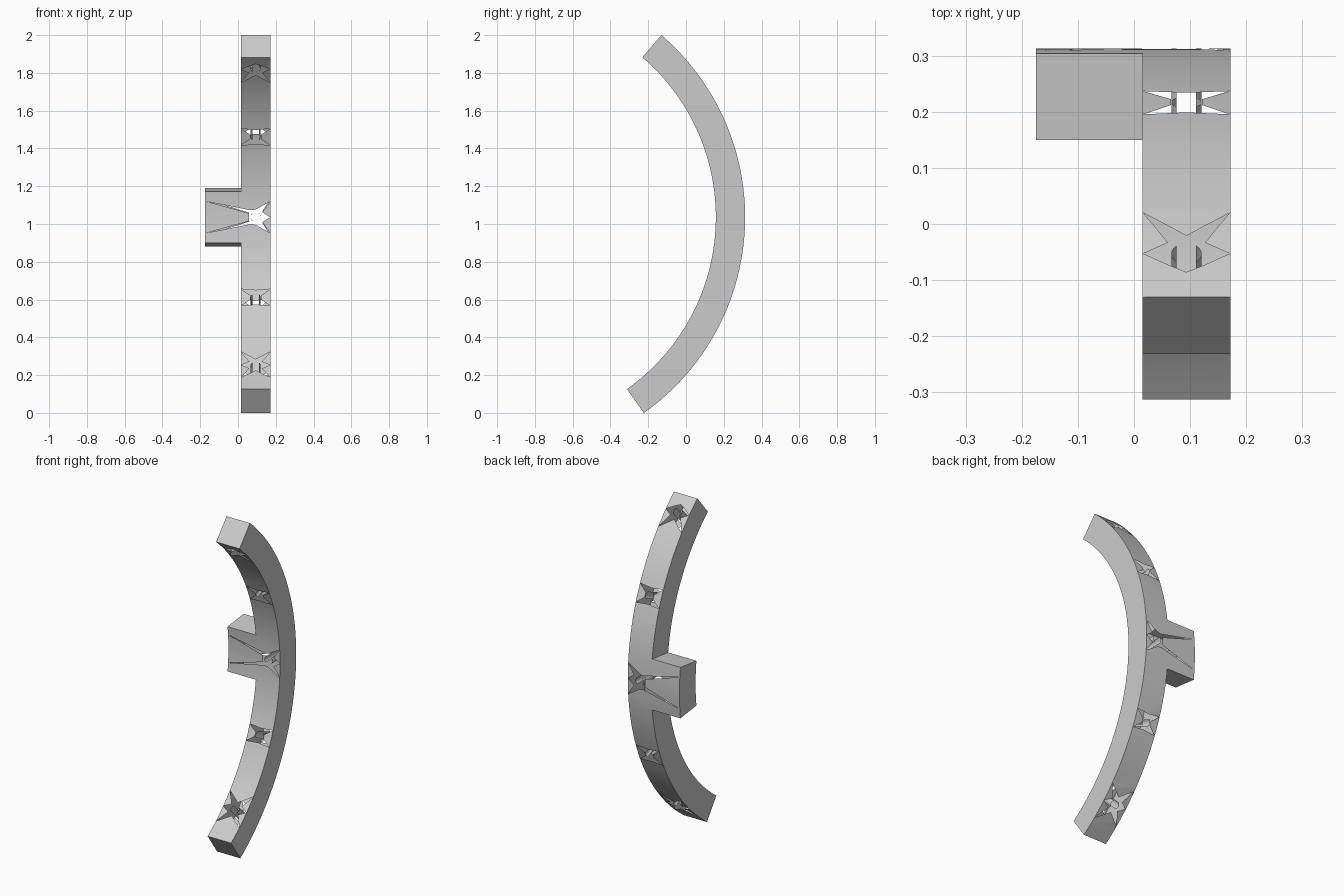
import bpy, bmesh, math
from mathutils import Vector

cube = bpy.data.objects.get("Cube")
if cube:
    bpy.data.objects.remove(cube, do_unlink=True)

# Arc of the bar: centre, outer radius, thickness, end angles
CY, CZ, R, T = -0.957, 1.036, 1.27, 0.155
TOP, BOTTOM, TAB = math.radians(49.4) * R, math.radians(-54.7) * R, math.radians(7) * R
X0, X1, TAB_X = 0.015, 0.172, -0.175
XC = (X0 + X1) / 2
HOLES = [math.radians(a) * R for a in (-44.6, -22.4, 0, 22.4, 44.6)]

gray = bpy.data.materials.new("Plain gray")
gray.use_nodes = True
color = (0.6, 0.6, 0.6, 1)
gray.diffuse_color = color
gray.node_tree.nodes["Principled BSDF"].inputs["Base Color"].default_value = color


def wire(bm, pts, closed=True):
    """Chain of edges through flat points (across, along)."""
    vs = [bm.verts.new((x, s, 0)) for x, s in pts]
    pairs = list(zip(vs, vs[1:])) + ([(vs[-1], vs[0])] if closed else [])
    return [bm.edges.new(p) for p in pairs]


def extrude_inward(bm, edges):
    ret = bmesh.ops.extrude_edge_only(bm, edges=edges)
    new = [g for g in ret["geom"] if isinstance(g, bmesh.types.BMVert)]
    bmesh.ops.translate(bm, verts=new, vec=(0, 0, -T))


def finish(bm, name):
    """Slice the flat part, bend it round the arc and make the object."""
    steps = 52
    for i in range(1, steps):
        s = BOTTOM + (TOP - BOTTOM) * i / steps
        bmesh.ops.bisect_plane(bm, geom=bm.verts[:] + bm.edges[:] + bm.faces[:],
                               dist=1e-6, plane_co=(0, s, 0), plane_no=(0, 1, 0))
    for v in bm.verts:
        x, s, d = v.co
        a = s / R
        v.co = Vector((x, CY + (R + d) * math.cos(a), CZ + (R + d) * math.sin(a)))
    bmesh.ops.remove_doubles(bm, verts=bm.verts[:], dist=1e-5)
    bmesh.ops.recalc_face_normals(bm, faces=bm.faces[:])
    me = bpy.data.meshes.new(name)
    bm.to_mesh(me)
    bm.free()
    me.materials.append(gray)
    ob = bpy.data.objects.new(name, me)
    bpy.context.collection.objects.link(ob)
    bpy.ops.object.select_all(action='DESELECT')
    ob.select_set(True)
    bpy.context.view_layer.objects.active = ob
    bpy.ops.object.shade_smooth_by_angle(angle=math.radians(30))


def opening(s, right, left):
    """Star-shaped opening from its upper right and upper left quarters."""
    def half(pts, side):
        lower = [(x, -y) for x, y in reversed(pts) if y > 0]
        return [(XC + side * x, s + y) for x, y in pts + lower]
    r, l = half(right, 1), half(left, -1)
    return [(XC, s + 0.046)] + r + [(XC, s - 0.046)] + l[::-1]


# Opening quarters: wide star near the ends, bow-tie between, long star at the tab
EDGE = 0.077
star = [(EDGE, 0.108), (0.033, 0.028), (EDGE, 0)]
bow = [(EDGE, 0.054), (0.028, 0.014)]
short_arm = [(EDGE, 0.095), (0.035, 0.03), (EDGE, 0)]
long_arm = [(0.027, 0.042), (0.26, 0.095), (0.036, 0.024)]
shapes = [(star, star), (bow, bow), (short_arm, long_arm), (bow, bow), (star, star)]

# Hollow curved bar with side tab
outline = [(X0, BOTTOM), (X1, BOTTOM), (X1, TOP), (X0, TOP),
           (X0, TAB), (TAB_X, TAB), (TAB_X, -TAB), (X0, -TAB)]
bm = bmesh.new()
edges = wire(bm, outline)
for s, (right, left) in zip(HOLES, shapes):
    edges += wire(bm, opening(s, right, left))
bmesh.ops.triangle_fill(bm, edges=edges, use_beauty=True, normal=(0, 0, 1))
copy = bmesh.ops.duplicate(bm, geom=bm.faces[:])["geom"]
bmesh.ops.translate(bm, verts=[g for g in copy if isinstance(g, bmesh.types.BMVert)],
                    vec=(0, 0, -T))
extrude_inward(bm, wire(bm, outline))
bmesh.ops.remove_doubles(bm, verts=bm.verts[:], dist=1e-5)
finish(bm, "curved_bar")

# Sleeve walls on both sides of each hole
bm = bmesh.new()
for s in HOLES:
    for side in (-1, 1):
        arc = [math.radians(a) for a in range(-50, 51, 20)]
        extrude_inward(bm, wire(bm, [(XC + side * 0.027 * math.cos(a), s + 0.027 * math.sin(a))
                                     for a in arc], closed=False))
finish(bm, "hole_sleeves")
